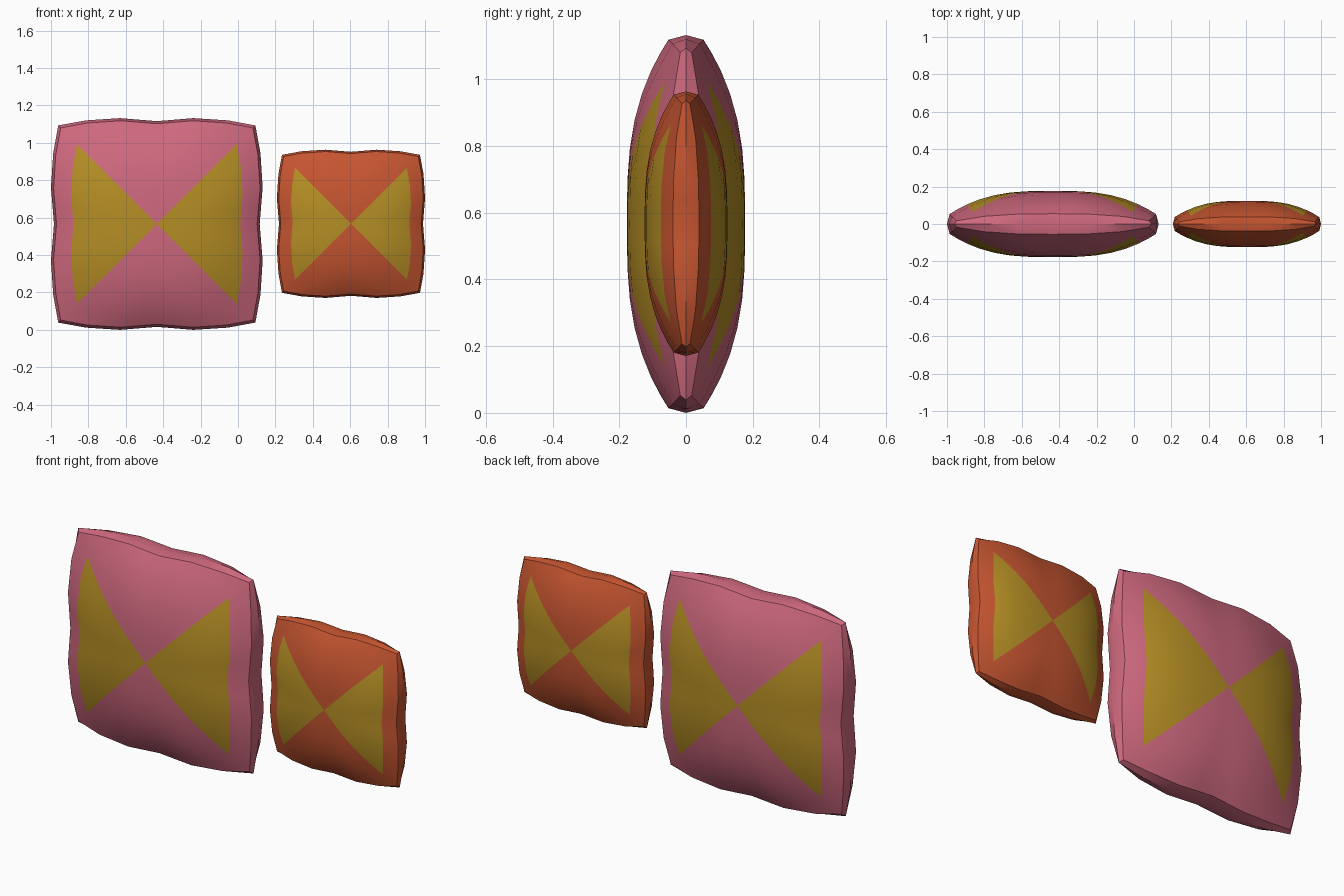
import bpy, bmesh, math

if "Cube" in bpy.data.objects:
    bpy.data.objects.remove(bpy.data.objects["Cube"])


def material(name, rgb):
    m = bpy.data.materials.new(name)
    m.diffuse_color = (*rgb, 1)
    m.use_nodes = True
    m.node_tree.nodes["Principled BSDF"].inputs["Base Color"].default_value = m.diffuse_color
    return m


PINK = material("pink fabric", (0.62, 0.14, 0.21))
ORANGE = material("orange fabric", (0.56, 0.09, 0.03))
MUSTARD = material("mustard print", (0.46, 0.27, 0.018))

# Outline of one cushion side: (position along side, position out from centre)
SIDE = [(0, 0.55), (0.19, 0.558), (0.37, 0.566), (0.72, 0.554), (1, 0.527)]
SIDE = [(-t, o) for t, o in SIDE[:0:-1]] + SIDE
CORNER = 0.527
RIM = 0.975                                   # where the face meets the edge band
RINGS = [0.12, 0.25, 0.4, 0.55, 0.69, 0.81, 0.9, RIM]
PRINT_EDGE = 0.81


def puff(u):
    return 1 - 0.69 * abs(u) ** 3


def cushion(name, x, z, scale, fabric):
    bm = bmesh.new()

    def point(r, t, o, side, face):
        # side 0..3 = right, top, left, bottom; face = -1 front, 1 back, 0 seam
        a = side * math.pi / 2
        px, pz = r * o, r * t * CORNER
        y = face * 0.177 * puff(r / RIM) * puff(r * t / RIM)
        return bm.verts.new((px * math.cos(a) - pz * math.sin(a), y,
                             px * math.sin(a) + pz * math.cos(a)))

    for face in (-1, 1):
        for side in range(4):
            # puffed wedge, then half of the edge band out to the seam
            rows = [[point(r, t, o, side, face) for t, o in SIDE] for r in RINGS]
            rows.append([point(1, t, o, side, 0) for t, o in SIDE])
            centre = point(0, 0, 0, side, face)
            for i in range(len(SIDE) - 1):
                f = bm.faces.new((centre, rows[0][i], rows[0][i + 1]))
                f.material_index = 1 - side % 2
                for k in range(len(rows) - 1):
                    f = bm.faces.new((rows[k][i], rows[k + 1][i],
                                      rows[k + 1][i + 1], rows[k][i + 1]))
                    # printed triangles on the left and right wedges
                    printed = (side % 2 == 0 and k + 1 < len(RINGS)
                               and RINGS[k + 1] <= PRINT_EDGE)
                    f.material_index = int(printed)

    bmesh.ops.remove_doubles(bm, verts=bm.verts[:], dist=0.0005)
    bmesh.ops.recalc_face_normals(bm, faces=bm.faces[:])
    mesh = bpy.data.meshes.new(name)
    bm.to_mesh(mesh)
    bm.free()
    mesh.materials.append(fabric)
    mesh.materials.append(MUSTARD)
    ob = bpy.data.objects.new(name, mesh)
    bpy.context.collection.objects.link(ob)
    ob.location = (x, 0, z)
    ob.scale = (scale,) * 3
    bpy.ops.object.select_all(action='DESELECT')
    ob.select_set(True)
    bpy.context.view_layer.objects.active = ob
    bpy.ops.object.shade_smooth_by_angle(angle=math.radians(30))


cushion("large_cushion", -0.434, 0.566, 1.0, PINK)
cushion("small_cushion", 0.604, 0.567, 0.7, ORANGE)
